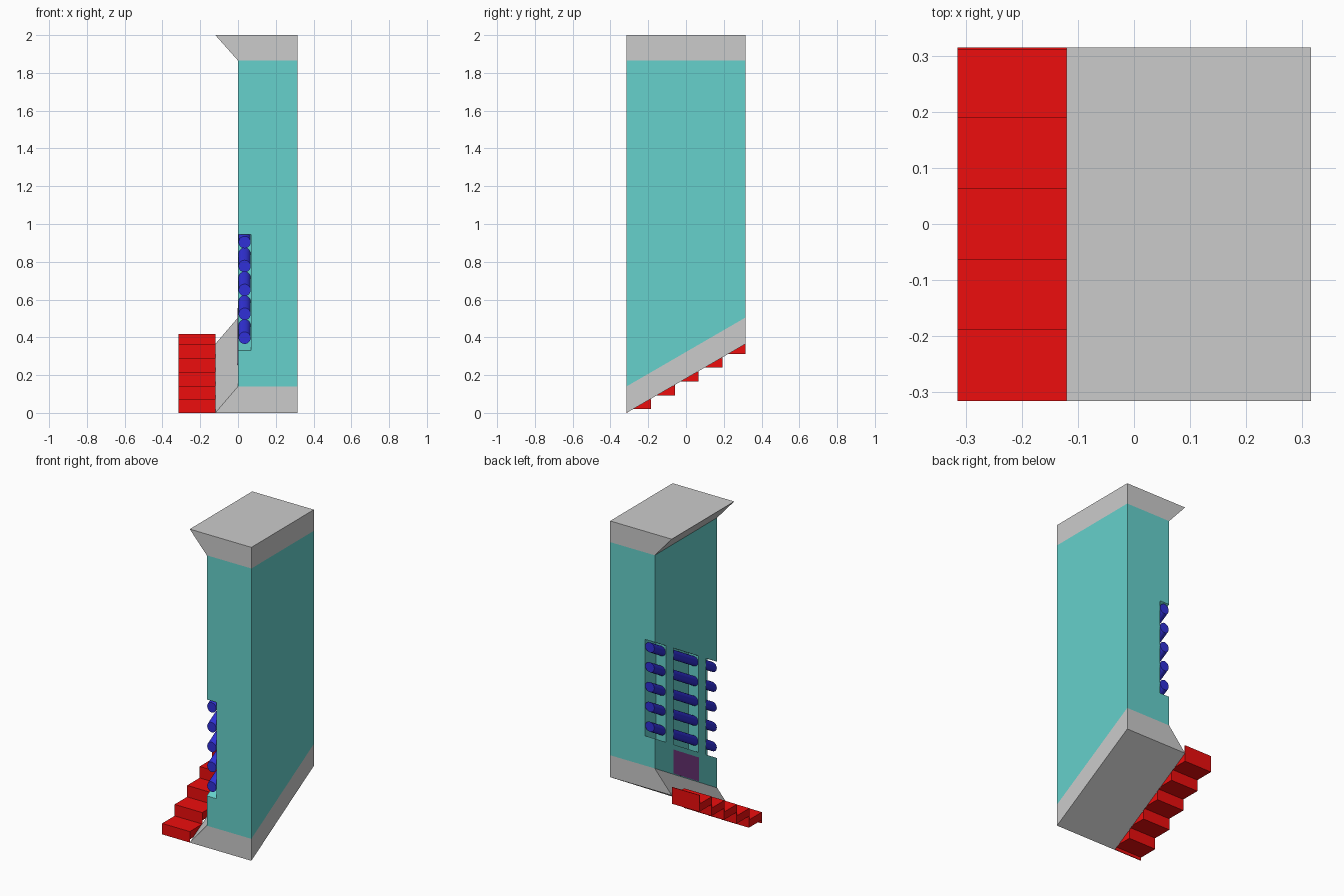
import bpy, bmesh, math

if "Cube" in bpy.data.objects:
    bpy.data.objects.remove(bpy.data.objects["Cube"])

H = 0.315                 # half width of the plan
RISE = 0.365 / (2 * H)    # slope of everything that follows the stairs
N = 5
TREAD = 2 * H / N
STEP = 0.073


def material(name, rgb):
    m = bpy.data.materials.new(name)
    m.diffuse_color = (*rgb, 1)
    m.use_nodes = True
    m.node_tree.nodes["Principled BSDF"].inputs["Base Color"].default_value = m.diffuse_color
    return m


TEAL = material("teal", (0.133, 0.638, 0.604))
RED = material("red", (0.85, 0.004, 0.004))
BLUE = material("blue", (0.03, 0.03, 0.68))
PURPLE = material("purple", (0.25, 0.06, 0.32))


def add_prism(bm, profile, y0, y1):
    """Extrude (x, z, slope) points along y; slope 1 climbs with the stairs."""
    rings = [[bm.verts.new((x, y, z + s * RISE * (y + H))) for x, z, s in profile]
             for y in (y0, y1)]
    n = len(profile)
    bm.faces.new(rings[0])
    bm.faces.new(rings[1][::-1])
    for i in range(n):
        j = (i + 1) % n
        bm.faces.new((rings[0][i], rings[1][i], rings[1][j], rings[0][j]))


def rect(x0, x1, z0, z1, s0=0, s1=0):
    return [(x0, z0, s0), (x1, z0, s0), (x1, z1, s1), (x0, z1, s1)]


def make(name, prisms, mat=None):
    bm = bmesh.new()
    for p in prisms:
        add_prism(bm, *p)
    bmesh.ops.recalc_face_normals(bm, faces=bm.faces)
    me = bpy.data.meshes.new(name)
    bm.to_mesh(me)
    bm.free()
    if mat:
        me.materials.append(mat)
    ob = bpy.data.objects.new(name, me)
    bpy.context.collection.objects.link(ob)
    return ob


# Flared base (sloping) and flared top (level)
make("base", [([(-0.12, 0, 1), (H, 0, 1), (H, 0.14, 1), (0, 0.14, 1)], -H, H)])
make("cornice", [([(0, 1.865, 0), (H, 1.865, 0), (H, 2, 0), (-0.12, 2, 0)], -H, H)])

# Wall with three sloping window recesses, two of them open at the corners
wall = make("wall", [(rect(0, H, 0.14, 1.865, 1, 0), -H, H)], TEAL)
openings = [(-H, -0.202), (-0.127, 0.127), (0.202, H)]
cutter = make("window_cutter", [
    (rect(-0.05, 0.07, 0.33, 0.945, 1, 1),
     a - (0.05 if a == -H else 0), b + (0.05 if b == H else 0))
    for a, b in openings], TEAL)
cutter.hide_render = True
mod = wall.modifiers.new("windows", "BOOLEAN")
mod.operation = "DIFFERENCE"
mod.solver = "EXACT"
mod.object = cutter
bpy.context.view_layer.objects.active = wall
bpy.ops.object.modifier_apply(modifier=mod.name)
bpy.data.objects.remove(cutter)

# Round bars across each window
R, SIDES = 0.032, 20
bars = []
for a, b in openings:
    for k in range(5):
        zc = 0.397 + 0.1265 * k
        ring = [(0.035 + R * math.cos(2 * math.pi * i / SIDES),
                 zc + R * math.sin(2 * math.pi * i / SIDES), 1) for i in range(SIDES)]
        bars.append((ring, a, b))
bar_ob = make("window_bars", bars, BLUE)
bpy.ops.object.select_all(action="DESELECT")
bar_ob.select_set(True)
bpy.context.view_layer.objects.active = bar_ob
bpy.ops.object.shade_smooth_by_angle(angle=math.radians(40))

# Panel under the middle window
make("panel", [(rect(-0.002, 0.01, 0.145, 0.298, 1, 1), -0.127, 0.127)], PURPLE)

# Stairs: tread slabs and thin risers
X0, X1, T = -H, -0.12, 0.004
stairs = []
for k in range(N):
    y = -H + k * TREAD
    top = 0.07 + k * STEP
    stairs.append((rect(X0, X1, top - 0.05, top), y, y + TREAD))
    low = 0 if k == 0 else top - STEP - 0.05
    stairs.append((rect(X0, X1, low, top), y, y + T))
last = 0.07 + (N - 1) * STEP
stairs.append((rect(X0, X1, last - 0.05, 0.418), H - T, H))
make("stairs", stairs, RED)
